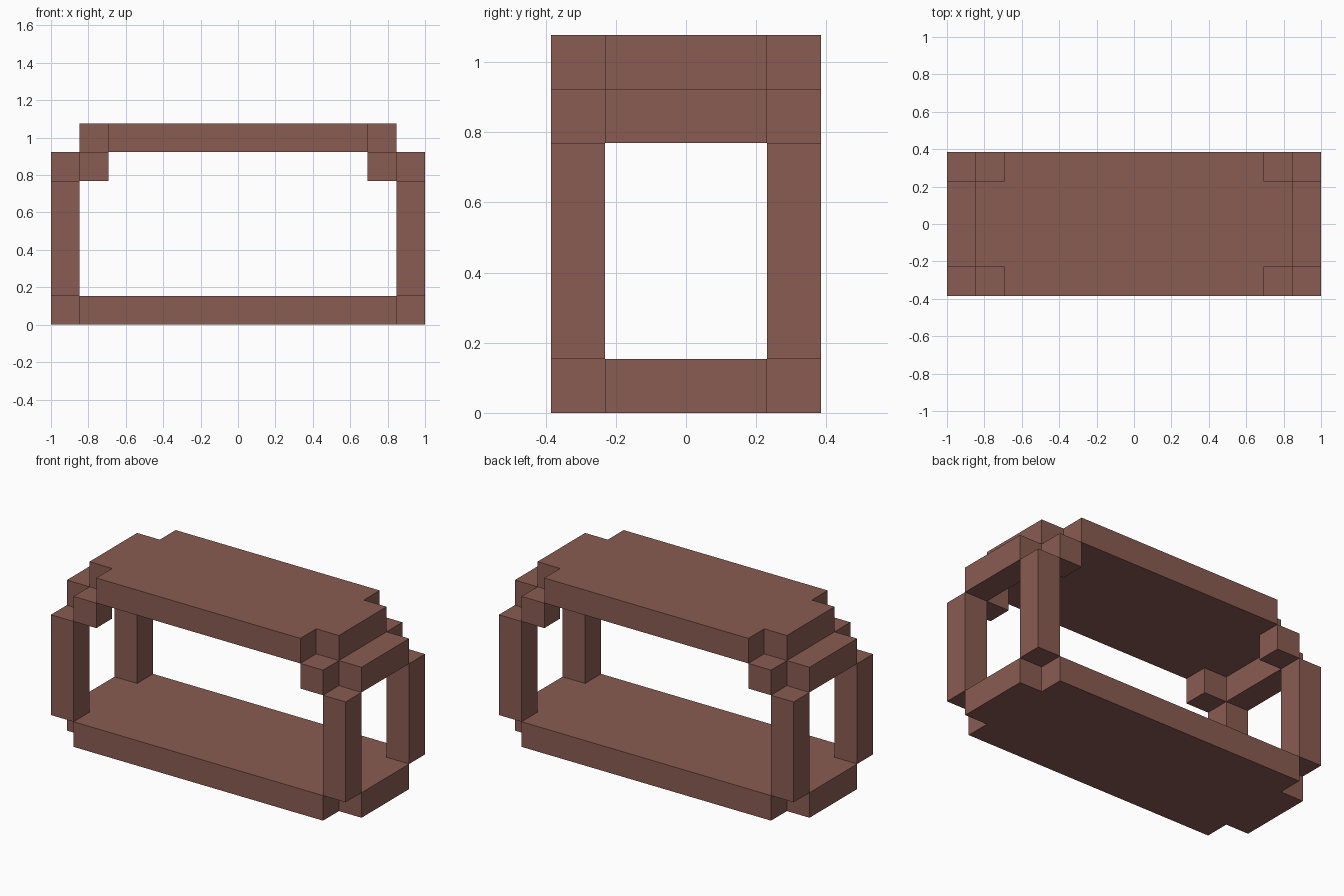
import bpy, bmesh

cube = bpy.data.objects.get("Cube")
if cube:
    bpy.data.objects.remove(cube)

U = 2 / 13  # one building block

brown = bpy.data.materials.new("reddish_brown")
brown.use_nodes = True
color = (0.25, 0.107, 0.084, 1)
brown.diffuse_color = color
brown.node_tree.nodes["Principled BSDF"].inputs["Base Color"].default_value = color


def prism(name, outline, bottom, top):
    """Extrude an outline given in block units."""
    bm = bmesh.new()
    face = bm.faces.new([bm.verts.new((x * U, y * U, bottom * U)) for x, y in outline])
    up = bmesh.ops.extrude_face_region(bm, geom=[face])["geom"]
    bmesh.ops.translate(bm, vec=(0, 0, (top - bottom) * U),
                        verts=[v for v in up if isinstance(v, bmesh.types.BMVert)])
    bmesh.ops.recalc_face_normals(bm, faces=bm.faces)
    mesh = bpy.data.meshes.new(name)
    bm.to_mesh(mesh)
    bm.free()
    mesh.materials.append(brown)
    obj = bpy.data.objects.new(name, mesh)
    bpy.context.collection.objects.link(obj)


def box(name, x, y, sx, sy, bottom, top):
    a, b = sx / 2, sy / 2
    prism(name, [(x - a, y - b), (x + a, y - b), (x + a, y + b), (x - a, y + b)], bottom, top)


def notched_slab(name, hx, hy, bottom, top):
    """Slab with one block missing at each corner."""
    quarter = [(hx, hy - 1), (hx - 1, hy - 1), (hx - 1, hy)]
    outline = []
    for sx, sy in ((1, 1), (-1, 1), (-1, -1), (1, -1)):
        pts = [(x * sx, y * sy) for x, y in quarter]
        outline += pts if sx * sy > 0 else pts[::-1]
    prism(name, outline, bottom, top)


# Floor and roof
notched_slab("floor_slab", 6.5, 2.5, 0, 1)
notched_slab("roof_slab", 5.5, 2.5, 6, 7)

# End beams, corner posts and brackets
for sx, side in ((1, "left"), (-1, "right")):
    box(f"{side}_end_beam", sx * 6, 0, 1, 3, 5, 6)
    for sy, end in ((-1, "front"), (1, "back")):
        box(f"{end}_{side}_post", sx * 6, sy * 2, 1, 1, 1, 5)
        box(f"{end}_{side}_bracket", sx * 5, sy * 2, 1, 1, 5, 6)
